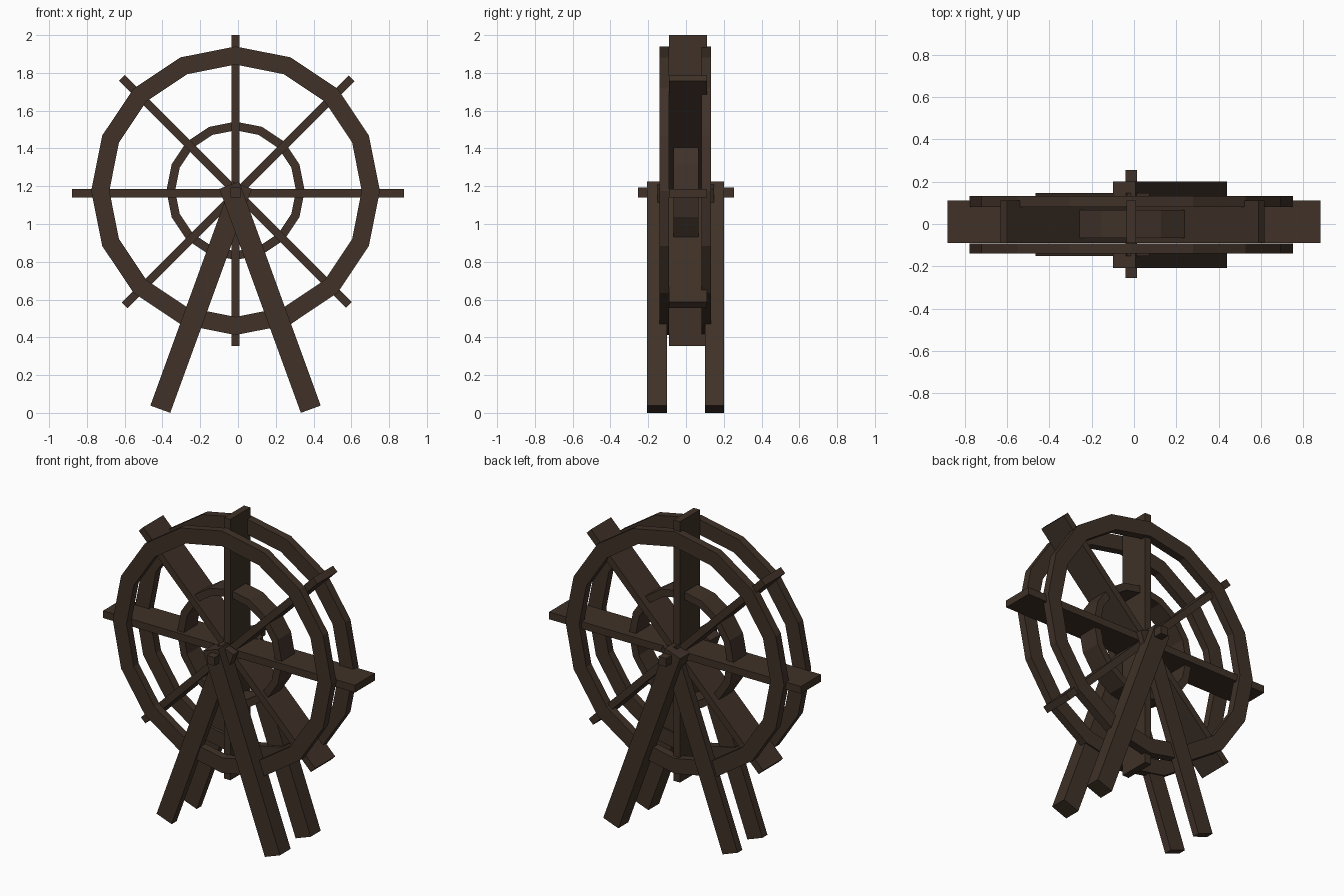
import bpy, bmesh, math

if "Cube" in bpy.data.objects:
    bpy.data.objects.remove(bpy.data.objects["Cube"])

wood = bpy.data.materials.new("dark brown wood")
wood.diffuse_color = (0.05, 0.031, 0.021, 1)
wood.use_nodes = True
wood.node_tree.nodes["Principled BSDF"].inputs["Base Color"].default_value = wood.diffuse_color

CX, CZ = -0.013, 1.176      # wheel centre
SIDES = 16


def finish(name, bm):
    bmesh.ops.recalc_face_normals(bm, faces=bm.faces)
    me = bpy.data.meshes.new(name)
    bm.to_mesh(me)
    bm.free()
    me.materials.append(wood)
    ob = bpy.data.objects.new(name, me)
    bpy.context.collection.objects.link(ob)
    return ob


def beam(name, x, z, length, width, y0, y1, angle=0.0):
    """Box whose long axis lies in the xz plane, tilted from vertical towards +x."""
    bm = bmesh.new()
    bmesh.ops.create_cube(bm, size=1)
    bmesh.ops.scale(bm, vec=(width, y1 - y0, length), verts=bm.verts)
    ob = finish(name, bm)
    ob.location = (x, (y0 + y1) / 2, z)
    ob.rotation_euler = (0, math.radians(angle), 0)
    return ob


def ring(name, r_out, r_in, y0, y1):
    """Flat-sided ring around the axle."""
    bm = bmesh.new()
    loops = []
    for i in range(SIDES):
        a = 2 * math.pi * i / SIDES
        loops.append([bm.verts.new((CX + r * math.cos(a), y, CZ + r * math.sin(a)))
                      for r, y in ((r_out, y0), (r_out, y1), (r_in, y1), (r_in, y0))])
    for i in range(SIDES):
        p, q = loops[i], loops[(i + 1) % SIDES]
        for k in range(4):
            m = (k + 1) % 4
            bm.faces.new((p[k], p[m], q[m], q[k]))
    return finish(name, bm)


# Wheel rims and the inner hoop
ring("front_rim", 0.764, 0.668, -0.14, -0.091)
ring("back_rim", 0.764, 0.668, 0.081, 0.132)
ring("inner_hoop", 0.366, 0.32, -0.067, 0.065)

# Paddle boards, each crossing the whole wheel
beam("vertical_paddle", CX, 1.1765, 1.647, 0.044, -0.09, 0.11)
beam("horizontal_paddle", 0.0, 1.163, 1.76, 0.046, -0.09, 0.11, 90)
beam("rising_paddle", 0.001, 1.17, 1.70, 0.043, -0.09, 0.11, 45)
beam("falling_paddle", -0.014, 1.172, 1.70, 0.043, -0.09, 0.11, -45)

# Square axle
beam("axle", CX, 1.166, 0.053, 0.053, -0.255, 0.255)

# Crossed support legs on both sides of the wheel
LEG_LEN, LEG_W, LEAN, LEG_X, LEG_Z = 1.262, 0.112, 20, 0.1825, 0.6125
for side, right_y, left_y in (("front", (-0.207, -0.1), (-0.15, -0.1)),
                              ("back", (0.1, 0.2), (0.1, 0.147))):
    beam(side + "_right_leg", CX + LEG_X, LEG_Z, LEG_LEN, LEG_W, *right_y, -LEAN)
    beam(side + "_left_leg", CX - LEG_X, LEG_Z, LEG_LEN, LEG_W, *left_y, LEAN)
